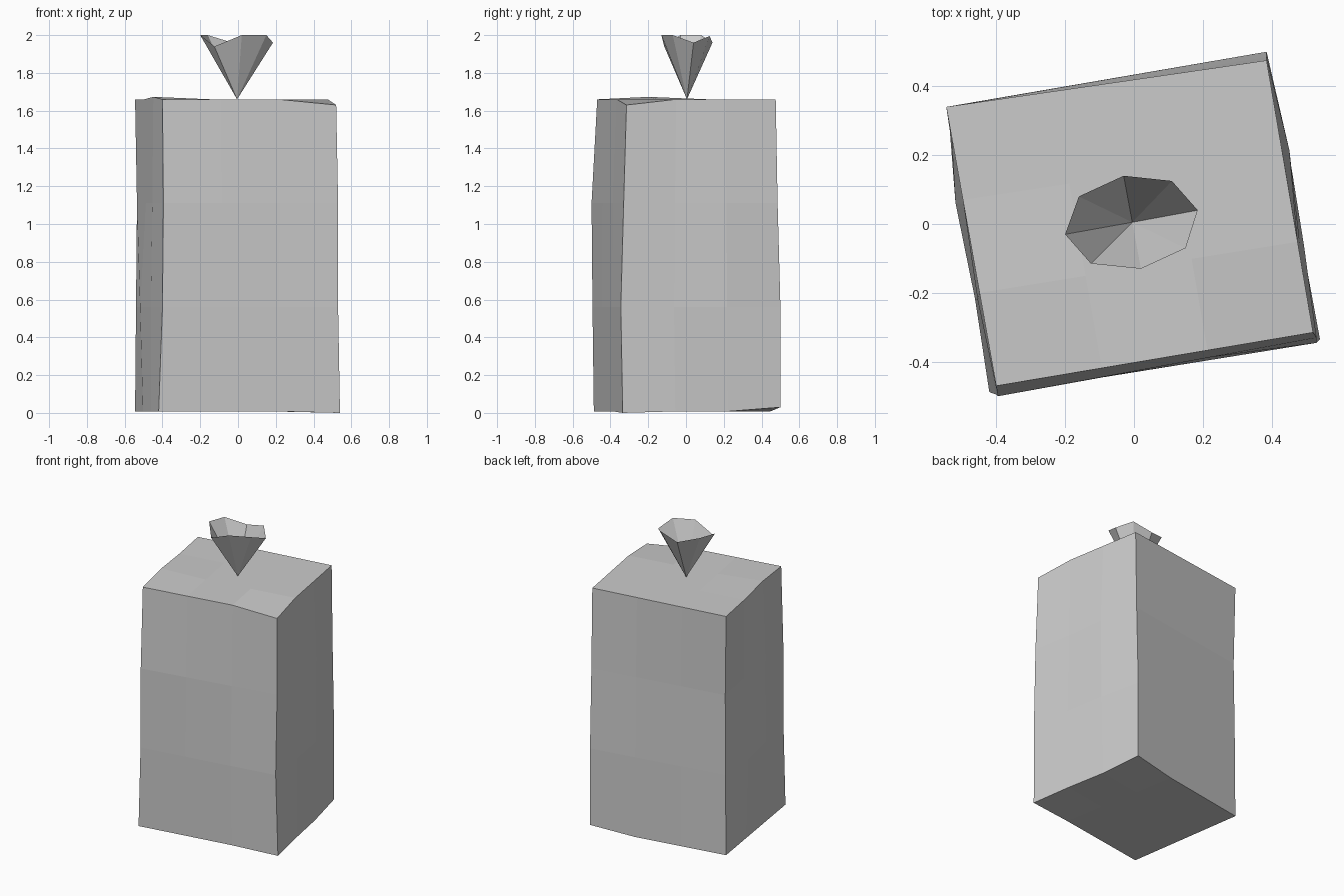
import bpy, bmesh
from mathutils import Vector

if "Cube" in bpy.data.objects:
    bpy.data.objects.remove(bpy.data.objects["Cube"])


def make_object(name, bm):
    mesh = bpy.data.meshes.new(name)
    bm.to_mesh(mesh)
    bm.free()
    obj = bpy.data.objects.new(name, mesh)
    bpy.context.collection.objects.link(obj)
    return obj


# Corner columns of the wonky block: plan position at four levels
FL = [(-0.42, -0.488), (-0.40, -0.495), (-0.395, -0.50), (-0.40, -0.47)]
FR = [(0.54, -0.335), (0.53, -0.345), (0.53, -0.33), (0.52, -0.315)]
BR = [(0.385, 0.50), (0.385, 0.50), (0.385, 0.485), (0.385, 0.475)]
BL = [(-0.545, 0.34), (-0.54, 0.34), (-0.535, 0.335), (-0.545, 0.34)]
LEVELS = [0.008, 0.56, 1.11, 1.66]

# Small dents and bulges at single grid points (column, row, level)
NUDGES = {
    (3, 0, 0): (0, 0, -0.008), (3, 3, 0): (0, 0, 0.022),
    (3, 0, 3): (0, 0, -0.03), (0, 1, 3): (0, 0, 0.013),
    (0, 2, 1): (-0.025, 0, 0), (0, 1, 1): (-0.015, 0, 0),
    (0, 1, 2): (-0.012, 0, 0), (3, 1, 1): (0.012, 0, 0),
    (3, 2, 1): (0.015, 0, 0), (3, 2, 2): (0.018, 0, 0),
}

# Block: a cube cut in thirds, then mapped onto the columns
bm = bmesh.new()
bmesh.ops.create_cube(bm, size=3)
bmesh.ops.subdivide_edges(bm, edges=bm.edges[:], cuts=2, use_grid_fill=True)
for v in bm.verts:
    i, j, k = (round(c + 1.5) for c in v.co)
    front = Vector(FL[k]).lerp(Vector(FR[k]), i / 3)
    back = Vector(BL[k]).lerp(Vector(BR[k]), i / 3)
    p = front.lerp(back, j / 3)
    v.co = Vector((p.x, p.y, LEVELS[k])) + Vector(NUDGES.get((i, j, k), (0, 0, 0)))
bmesh.ops.recalc_face_normals(bm, faces=bm.faces)
make_object("block_body", bm)

# Wick: an open eight-sided cone standing on its point, with a ragged rim
RIM = [(-0.20, -0.03, 2.0), (-0.125, -0.115, 1.94), (0.02, -0.13, 2.0),
       (0.15, -0.07, 2.0), (0.185, 0.04, 1.96), (0.11, 0.125, 1.995),
       (-0.03, 0.14, 1.96), (-0.16, 0.08, 2.0)]
bm = bmesh.new()
tip = bm.verts.new((-0.005, 0.005, 1.66))
ring = [bm.verts.new(p) for p in RIM]
for a, b in zip(ring, ring[1:] + ring[:1]):
    bm.faces.new((tip, b, a))
make_object("top_cone", bm)
